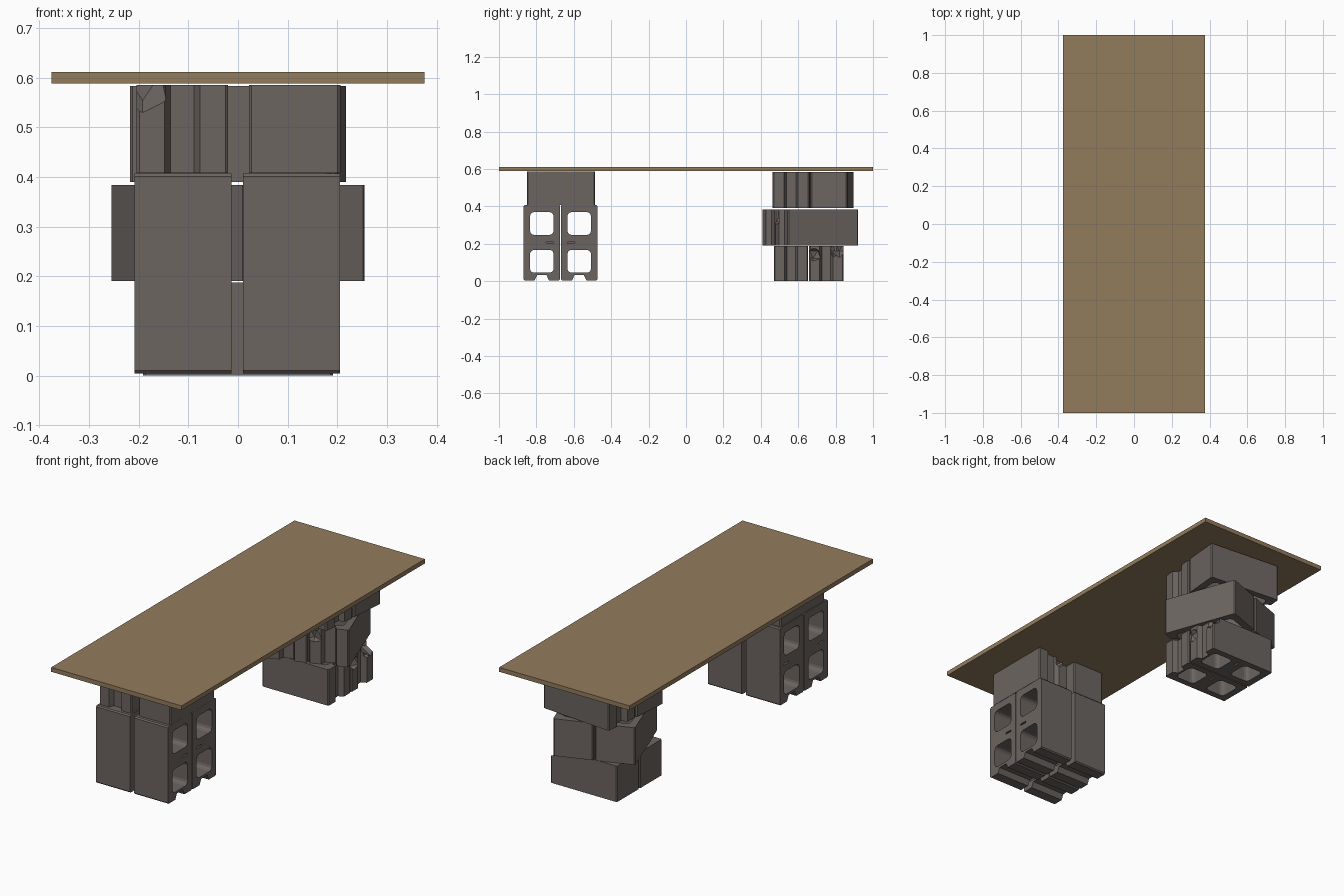
import bpy, bmesh, math, random
from mathutils import Matrix, Vector, Euler

if "Cube" in bpy.data.objects:
    bpy.data.objects.remove(bpy.data.objects["Cube"])

random.seed(4)
L, W, H = 0.403, 0.196, 0.195          # full-size block: length, width, height


def material(name, rgb):
    m = bpy.data.materials.new(name)
    m.diffuse_color = (*rgb, 1)
    m.use_nodes = True
    m.node_tree.nodes["Principled BSDF"].inputs["Base Color"].default_value = m.diffuse_color
    return m


wood = material("brown wood", (0.29, 0.20, 0.108))
concrete = material("grey concrete", (0.15, 0.13, 0.12))


def rounded_rect(cx, cy, sx, sy, r, n=3):
    pts = []
    for k, (ax, ay) in enumerate([(1, 1), (-1, 1), (-1, -1), (1, -1)]):
        for i in range(n + 1):
            a = math.pi / 2 * (k + i / n)
            pts.append((cx + ax * (sx / 2 - r) + r * math.cos(a),
                        cy + ay * (sy / 2 - r) + r * math.sin(a)))
    return pts


def block_mesh():
    # outline with one flat end (-x) and one grooved end (+x)
    l, w, c = L / 2, W / 2, 0.006
    half = [(l - 0.028, 0.025), (l, 0.038), (l, w - c), (l - c, w), (-l + c, w), (-l, w - c)]
    outline = half + [(x, -y) for x, y in reversed(half)]
    loops = [outline,
             rounded_rect(0.100, 0, 0.122, 0.126, 0.022),
             rounded_rect(-0.102, 0, 0.122, 0.126, 0.022),
             rounded_rect(0, 0.043, 0.009, 0.042, 0.003, 1)]
    cu = bpy.data.curves.new("block_profile", 'CURVE')
    cu.dimensions, cu.fill_mode, cu.extrude = '2D', 'BOTH', H / 2
    for pts in loops:
        s = cu.splines.new('POLY')
        s.points.add(len(pts) - 1)
        for p, (x, y) in zip(s.points, pts):
            p.co = (x, y, 0, 1)
        s.use_cyclic_u = True
    ob = bpy.data.objects.new("block_profile", cu)
    bpy.context.collection.objects.link(ob)
    bpy.context.view_layer.update()
    me = bpy.data.meshes.new_from_object(ob.evaluated_get(bpy.context.evaluated_depsgraph_get()))
    bpy.data.objects.remove(ob)
    bm = bmesh.new()
    bm.from_mesh(me)
    bmesh.ops.remove_doubles(bm, verts=bm.verts, dist=0.0003)
    bmesh.ops.recalc_face_normals(bm, faces=bm.faces)
    for f in bm.faces:
        f.smooth = False
    bm.to_mesh(me)
    bm.free()
    me.materials.clear()
    me.materials.append(concrete)
    return me


base = block_mesh()


def cutter(x, y, z, r):
    # jagged lump that breaks a piece off a block
    bm = bmesh.new()
    bmesh.ops.create_icosphere(bm, subdivisions=1, radius=r)
    for v in bm.verts:
        v.co = v.co * random.uniform(0.85, 1.15) + Vector((x, y, z))
    me = bpy.data.meshes.new("chip_cutter")
    bm.to_mesh(me)
    bm.free()
    me.materials.append(concrete)
    ob = bpy.data.objects.new("chip_cutter", me)
    ob.hide_render = True
    bpy.context.collection.objects.link(ob)
    return ob


def block(name, loc, rot, scale=(1, 1, 1), chips=()):
    ob = bpy.data.objects.new(name, base.copy())
    bpy.context.collection.objects.link(ob)
    cutters = [cutter(*c) for c in chips]
    for c in cutters:
        m = ob.modifiers.new("chip", 'BOOLEAN')
        m.operation, m.object, m.solver = 'DIFFERENCE', c, 'EXACT'
    if cutters:
        bpy.context.view_layer.update()
        dg = bpy.context.evaluated_depsgraph_get()
        me = bpy.data.meshes.new_from_object(ob.evaluated_get(dg))
        ob.modifiers.clear()
        ob.data = me
        for c in cutters:
            bpy.data.objects.remove(c)
    ob.data.transform(Matrix.Translation(loc) @ Euler([math.radians(a) for a in rot]).to_matrix().to_4x4()
                      @ Matrix.Diagonal((*scale, 1)))
    return ob


# corner breaks on the grooved end, in block space
corner = [(0.20, 0.075, 0.10, 0.06), (0.225, 0.04, 0.07, 0.05)]
flange = [(0.215, -0.075, 0.05, 0.045), (0.21, -0.09, 0.10, 0.05)]

# tabletop board
bpy.ops.mesh.primitive_cube_add(size=1, location=(0, 0, 0.600))
top = bpy.context.object
top.name = "tabletop"
top.scale = (0.75, 2, 0.023)
top.data.materials.append(wood)

# front support: four blocks standing on end, holes facing sideways
for i, x in enumerate((-0.111, 0.108)):
    for j, y in enumerate((-0.771, -0.571)):
        # groove end up on the front row, down on the rear row
        rot = (0, 90, 0) if (i + j) % 2 else (180, 90, 0)
        block(f"standing_block_{i}{j}", (x, y, 0.206), rot)

# front support: two smaller blocks lying flat on top
small = (0.90, 0.94, 0.91)
block("front_top_block_left", (-0.112, -0.668, 0.497), (0, 0, -90), small, [(0.215, -0.085, 0.09, 0.068)])
block("front_top_block_right", (0.114, -0.668, 0.497), (0, 0, 90), small, corner)

# rear support, bottom layer: two blocks across
mid = (0.95, 0.93, 0.96)
block("rear_bottom_block_front", (0, 0.562, 0.094), (0, 0, 0), mid)
block("rear_bottom_block_back", (0, 0.750, 0.094), (0, 0, 0), mid, corner + flange[:1])


# rear support, rotated layers
def layer(name, centre, angle, axis_angle, chips):
    for k, s in enumerate((-1, 1)):
        a = math.radians(angle + axis_angle)
        off = Vector((-math.sin(a), math.cos(a), 0)) * s * 0.102
        flip = 0 if name == "rear_middle" or s < 0 else 180
        block(f"{name}_block_{k}", Vector(centre) + off, (0, 0, angle + axis_angle + flip),
              (1, 1, 0.99), chips[k])


layer("rear_middle", (0, 0.665, 0.287), 20, -90, ((), flange))
layer("rear_top", (0, 0.680, 0.487), -5, 0, ((), corner))
